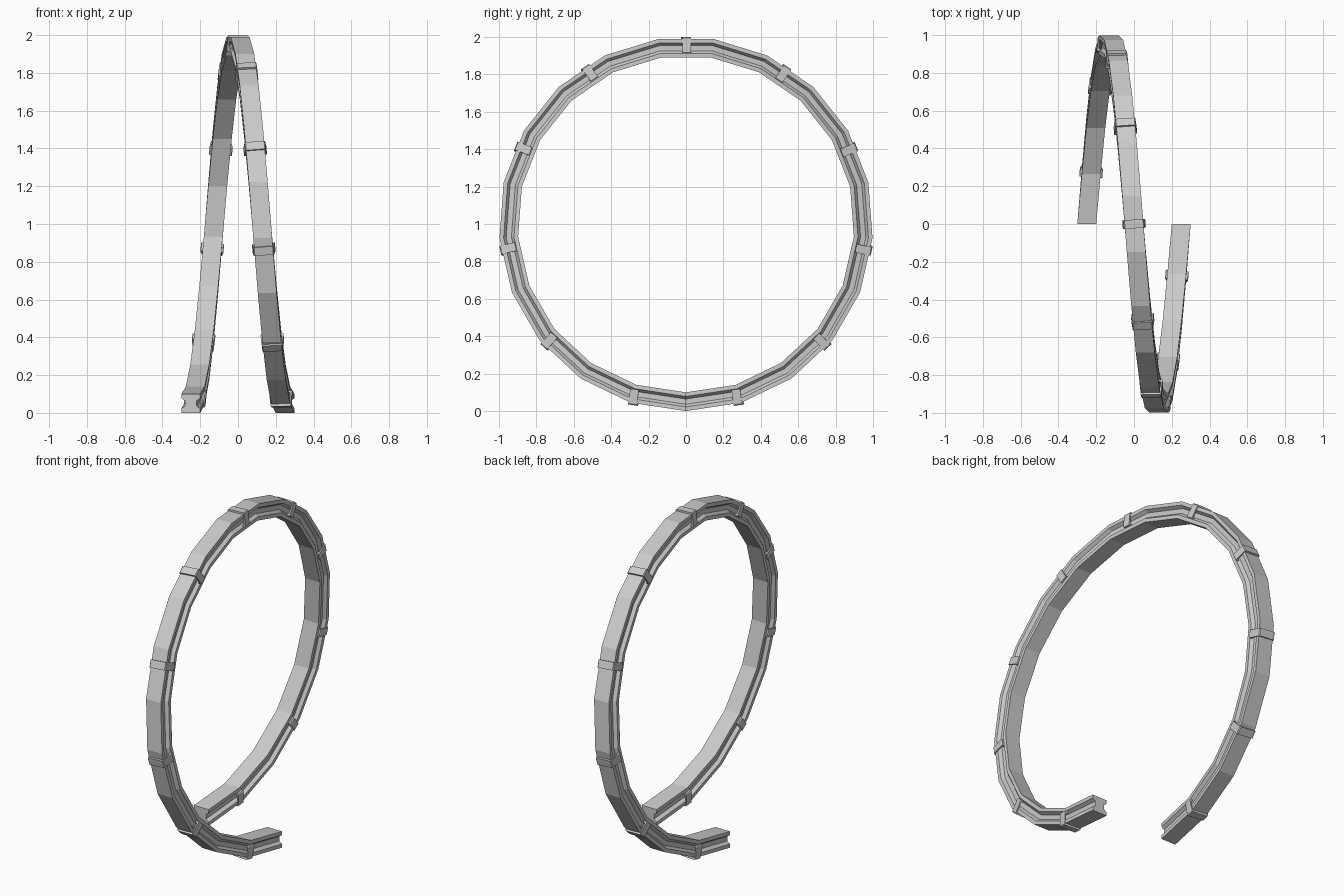
import bpy, bmesh, math
from mathutils import Vector

if "Cube" in bpy.data.objects:
    bpy.data.objects.remove(bpy.data.objects["Cube"])

N = 21            # straight pieces in the loop
CLIPS = 11        # retaining clips
PITCH = 0.5       # sideways travel over the full turn
R = 1.0           # outer corner radius


def loop_point(angle, radius, side):
    """Point on the spiral loop, starting at the bottom and rising to the back."""
    x = PITCH * (angle / math.tau - 0.5) + side
    return Vector((x, radius * math.sin(angle), 1 - radius * math.cos(angle)))


def mirrored(half):
    """Close a right-hand half profile across x = 0."""
    return half + [(-x, r) for x, r in reversed(half)]


def sweep(bm, rings):
    """Skin a list of point rings and cap both ends."""
    vs = [[bm.verts.new(p) for p in ring] for ring in rings]
    n = len(vs[0])
    for a, b in zip(vs, vs[1:]):
        for i in range(n):
            j = (i + 1) % n
            bm.faces.new((a[i], a[j], b[j], b[i]))
    bm.faces.new(vs[0])
    bm.faces.new(vs[-1])


def finish(bm, name):
    bmesh.ops.recalc_face_normals(bm, faces=bm.faces)
    mesh = bpy.data.meshes.new(name)
    bm.to_mesh(mesh)
    bm.free()
    ob = bpy.data.objects.new(name, mesh)
    bpy.context.collection.objects.link(ob)
    return ob


# Grooved loop rail: side offset, radial depth from the outer face
rail_profile = mirrored([(0.05, 0.0), (0.05, -0.022), (0.031, -0.036),
                         (0.031, -0.064), (0.05, -0.078), (0.05, -0.1)])
bm = bmesh.new()
sweep(bm, [[loop_point(math.tau * k / N, R + d, s) for s, d in rail_profile]
           for k in range(N + 1)])
finish(bm, "loop_rail")

# Open clips over the outer face, gripping both sides
clip_profile = mirrored([(0.049, 0.011), (0.054, 0.006), (0.061, -0.068),
                         (0.058, -0.074), (0.042, -0.074), (0.042, -0.066),
                         (0.051, -0.06), (0.049, -0.004)])
step = math.tau / N
bm = bmesh.new()
for k in range(CLIPS):
    a = math.tau * (k + 0.5) / CLIPS
    # follow the flat piece the clip sits on
    mid = (math.floor(a / step + 1e-6) + 0.5) * step
    flat = R * math.cos(step / 2)
    centre = loop_point(a, flat / math.cos(a - mid), 0)
    out = Vector((0, math.sin(mid), -math.cos(mid)))
    along = Vector((PITCH / math.tau, math.cos(mid), math.sin(mid))).normalized()
    across = along.cross(out).normalized()
    sweep(bm, [[centre + across * s + out * d + along * w for s, d in clip_profile]
               for w in (-0.023, 0.023)])
finish(bm, "rail_clips")
